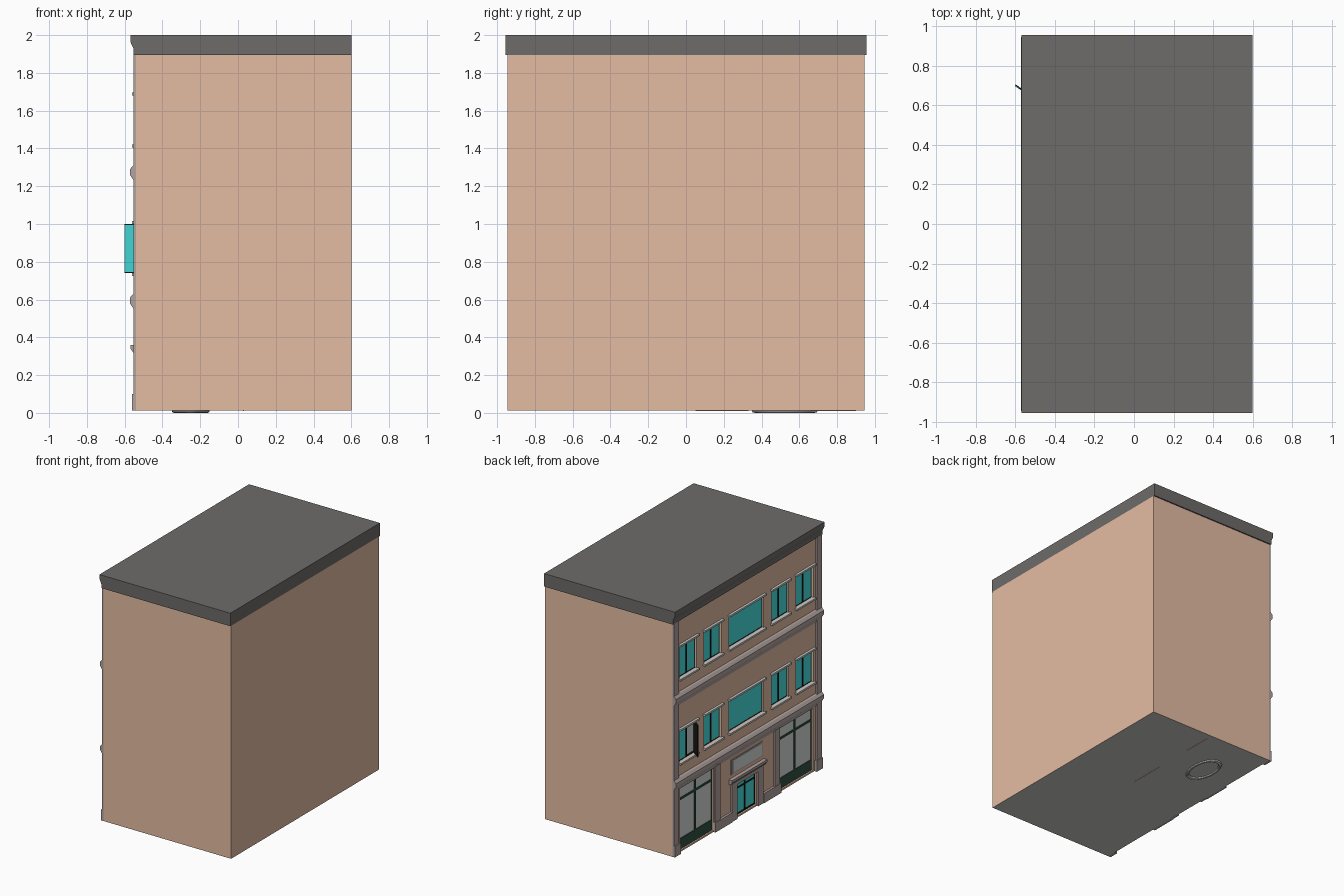
import bpy, bmesh, math
from mathutils import Matrix

cube = bpy.data.objects.get("Cube")
if cube:
    bpy.data.objects.remove(cube, do_unlink=True)


def material(name, r, g, b):
    m = bpy.data.materials.new(name)
    m.use_nodes = True
    m.diffuse_color = (r, g, b, 1)
    node = next(n for n in m.node_tree.nodes if n.type == 'BSDF_PRINCIPLED')
    node.inputs["Base Color"].default_value = (r, g, b, 1)
    return m


WALL = material("tan wall", 0.78, 0.505, 0.365)
TRIM = material("warm grey trim", 0.44, 0.37, 0.345)
ROOF = material("dark grey roof", 0.153, 0.149, 0.143)
TEAL = material("teal glass", 0.065, 0.74, 0.75)
SHOP = material("pale grey glass", 0.67, 0.71, 0.69)
BLACK = material("black frame", 0.008, 0.008, 0.008)
GREEN = material("dark green frame", 0.03, 0.08, 0.05)
SILL = material("light stone", 0.6, 0.59, 0.58)

FACE, GLASS = -0.54, -0.522      # wall front and glass front
BASE, SIDE = 0.012, 0.945        # floor height and half the street width


def finish(name, bm, *mats):
    bmesh.ops.recalc_face_normals(bm, faces=bm.faces)
    me = bpy.data.meshes.new(name)
    bm.to_mesh(me)
    bm.free()
    for m in mats:
        me.materials.append(m)
    ob = bpy.data.objects.new(name, me)
    bpy.context.scene.collection.objects.link(ob)
    return ob


def add_box(bm, x, y, z):
    size = Matrix.Diagonal((x[1] - x[0], y[1] - y[0], z[1] - z[0], 1))
    mid = Matrix.Translation([(a + b) / 2 for a, b in (x, y, z)])
    bmesh.ops.create_cube(bm, size=1, matrix=mid @ size)


def boxes(name, mat, parts):
    bm = bmesh.new()
    for part in parts:
        add_box(bm, *part)
    return finish(name, bm, mat)


def prism(name, mat, profile, half):
    """Extrude an x-z profile along y."""
    bm = bmesh.new()
    face = bm.faces.new([bm.verts.new((x, -half, z)) for x, z in profile])
    ext = bmesh.ops.extrude_face_region(bm, geom=[face])
    verts = [v for v in ext["geom"] if isinstance(v, bmesh.types.BMVert)]
    bmesh.ops.translate(bm, verts=verts, vec=(0, 2 * half, 0))
    return finish(name, bm, mat)


def grid_bars(ys, zs, w, front):
    """Frame bars at every listed y and z."""
    x = (front, GLASS + 0.01)
    out = [(x, (y - w, y + w), (zs[0], zs[-1])) for y in ys]
    return out + [(x, (ys[0], ys[-1]), (z - w, z + w)) for z in zs]


# Layout of openings on the street side
windows = [(y, w, z) for z in (0.74, 1.42)
           for y, w in ((-0.744, 0.11), (-0.43, 0.11), (0, 0.22), (0.43, 0.11), (0.744, 0.11))]
WIN_H = 0.26
shops = [(-0.85, -0.42), (0.42, 0.85)]
DOOR, DOOR_TOP = 0.13, 0.29
open_window = (0.744, 0.11, 0.74)

# Main body with recessed openings
body = boxes("building_body", WALL, [((FACE, 0.6), (-SIDE, SIDE), (BASE, 1.897))])
cuts = [((-0.7, -0.5), (y - w, y + w), (z, z + WIN_H)) for y, w, z in windows]
cuts += [((-0.7, -0.5), s, (0.025, 0.54)) for s in shops]
cuts.append(((-0.7, -0.5), (-DOOR, DOOR), (0.025, DOOR_TOP)))
cutter = boxes("opening_cutter", WALL, cuts)
cutter.hide_render = True
mod = body.modifiers.new("openings", 'BOOLEAN')
mod.operation, mod.solver, mod.object = 'DIFFERENCE', 'EXACT', cutter
bpy.context.view_layer.update()
body.data = bpy.data.meshes.new_from_object(body.evaluated_get(bpy.context.evaluated_depsgraph_get()))
body.modifiers.clear()
bpy.data.objects.remove(cutter, do_unlink=True)
body.data.materials.clear()
body.data.materials.append(WALL)
body.data.materials.append(SILL)
for p in body.data.polygons:          # stone underside
    p.material_index = 1 if p.normal.z < -0.9 and p.center.z < 0.02 else 0

# Roof slab with a stepped street edge
prism("roof_cornice", ROOF, [(0.6, 1.895), (0.6, 2), (-0.57, 2), (-0.57, 1.965),
                             (-0.552, 1.925), (-0.552, 1.895)], 0.955)

# Storey cornices
for name, z in (("lower_cornice", 0.55), ("upper_cornice", 1.23)):
    prism(name, TRIM, [(FACE, z - 0.02), (FACE, z + 0.085), (-0.555, z + 0.08), (-0.572, z + 0.06),
                       (-0.572, z + 0.03), (-0.552, z), (-0.545, z - 0.02)], SIDE)

# Upper windows: glass, thin frames, mullions, sills and lintels
glass, frames, mullions, sills = [], [], [], []
for win in windows:
    y, w, z = win
    top = z + WIN_H
    opened = win == open_window
    glass.append(((GLASS, -0.505), (y if opened else y - w, y + w), (z, top)))
    frames += grid_bars([y - w, y + w], [z, top], 0.004, GLASS - 0.003)
    if w < 0.2:
        mullions.append(((GLASS - 0.004, -0.505), (y - 0.007, y + 0.007), (z, top)))
    sills += [((-0.56, -0.53), (y - w - 0.012, y + w + 0.012), (a, a + 0.015)) for a in (z - 0.015, top)]
boxes("window_glass", TEAL, glass)
boxes("window_frames", BLACK, frames)
boxes("window_mullions", BLACK, mullions)
boxes("window_sills", SILL, sills)

# Open casement: dark inner side, glass outer side
y, w, z = open_window
boxes("open_window_interior", SHOP, [((-0.51, -0.498), (y - w, y), (z, z + WIN_H))])
sash = boxes("open_sash", BLACK, [((-0.088, 0), (0, 0.006), (0, WIN_H))])
pane = boxes("open_sash_glass", TEAL, [((-0.085, -0.003), (-0.003, 0), (0.005, WIN_H - 0.005))])
for ob in (sash, pane):
    ob.location = (-0.53, y - w + 0.015, z)
    ob.rotation_euler.z = -math.radians(36)

# Shop fronts
shop_glass, shop_bars, panels = [], [], []
for a, b in shops:
    shop_glass.append(((GLASS, -0.505), (a, b), (0.03, 0.54)))
    shop_bars += grid_bars([a, (a + b) / 2, b], [0.1, 0.43, 0.54], 0.008, GLASS - 0.006)
    panels.append(((GLASS - 0.006, -0.505), (a, b), (0.025, 0.11)))
boxes("shop_glass", SHOP, shop_glass)
boxes("shop_frames", GREEN, shop_bars)
boxes("shop_base_panels", GREEN, panels)

# Entrance: double door, surround, hood and blank panel
boxes("door_glass", TEAL, [((GLASS, -0.505), (-DOOR, DOOR), (0.025, DOOR_TOP))])
boxes("door_frames", BLACK, grid_bars([-DOOR, 0, DOOR], [0.03, 0.24, DOOR_TOP], 0.006, GLASS - 0.004))
boxes("door_surround", TRIM, [((-0.553, -0.53), (s - 0.035, s + 0.035), (BASE, 0.32))
                              for s in (-0.168, 0.168)]
      + [((-0.553, -0.53), (-0.2, 0.2), (DOOR_TOP, 0.325))])
prism("door_hood", TRIM, [(-0.53, 0.32), (-0.53, 0.36), (-0.57, 0.36), (-0.57, 0.34), (-0.555, 0.32)], 0.225)
boxes("panel_border", TRIM, [((-0.545, -0.53), (-0.2, 0.2), (0.39, 0.51))])
boxes("blank_panel", SHOP, [((-0.548, -0.54), (-0.185, 0.185), (0.4, 0.5))])

# Pilasters and plinths, mirrored about the centre
pilasters, plinths = [], []
for s in (-1, 1):
    def span(a, b):
        return tuple(sorted((s * a, s * b)))
    pilasters += [((-0.554, FACE), span(0.88, SIDE), (BASE, 1.9)),
                  ((-0.552, FACE), span(0.345, 0.415), (BASE, 0.54))]
    plinths += [((-0.562, FACE), span(0.868, SIDE), (BASE, 0.1)),
                ((-0.558, FACE), span(0.2, 0.42), (BASE, 0.09))]
boxes("pilasters", TRIM, pilasters)
boxes("plinths", TRIM, plinths)

# Thin strips and oval ring under the floor
boxes("underside_strips", WALL, [((0.027, 0.033), (a, b), (BASE - 0.002, BASE + 0.002))
                                 for a, b in ((0.05, 0.33), (0.66, 0.9))])
bpy.ops.mesh.primitive_torus_add(major_radius=0.9, minor_radius=0.1, major_segments=32,
                                 minor_segments=8, location=(-0.25, 0.523, 0.011))
ring = bpy.context.object
ring.name = "underside_ring"
ring.scale = (0.1, 0.175, 0.11)
ring.data.materials.append(SILL)
bpy.ops.object.shade_smooth_by_angle()
